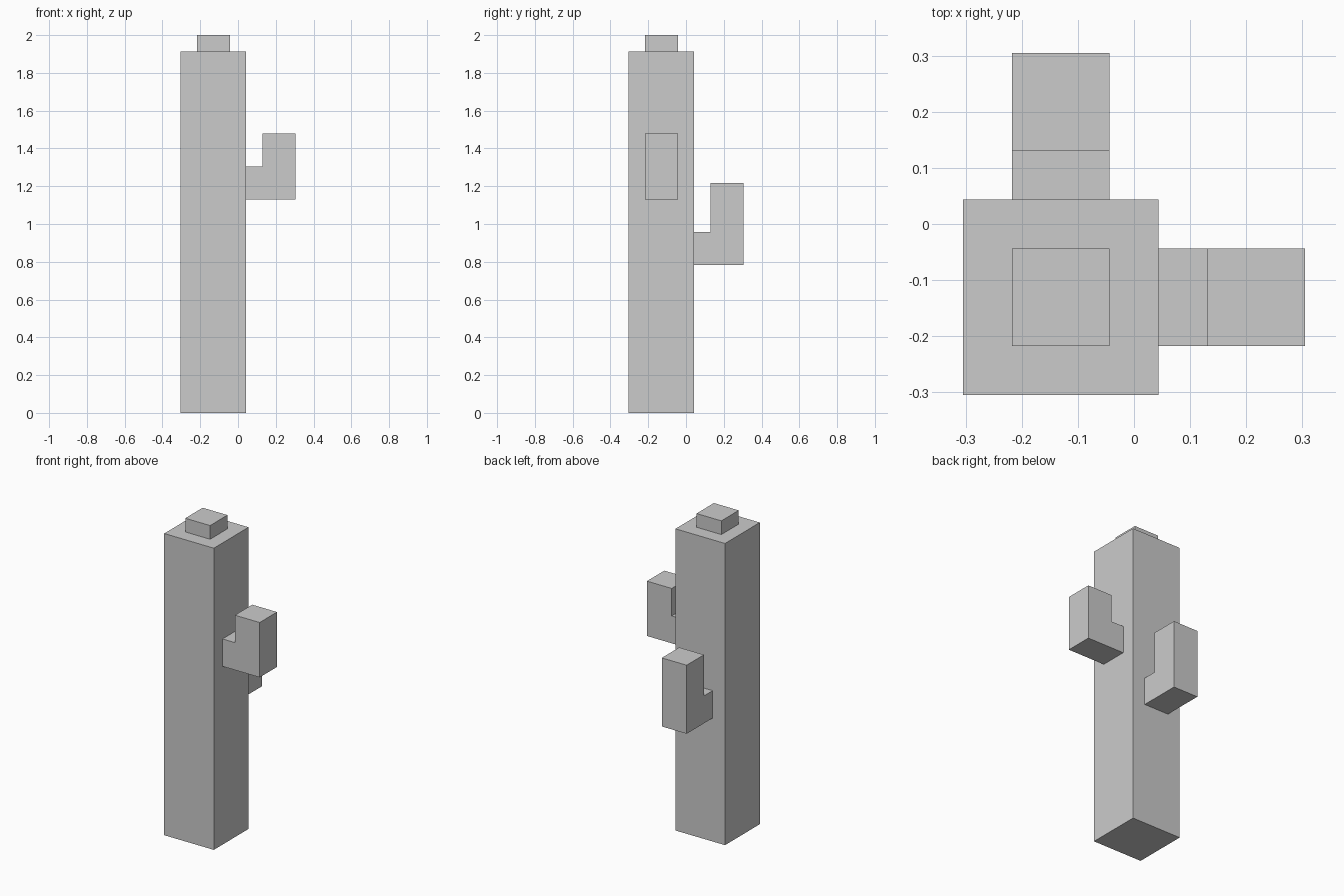
import bpy
import bmesh
import math

if "Cube" in bpy.data.objects:
    bpy.data.objects.remove(bpy.data.objects["Cube"])

U = 2 / 23              # one block of the model's grid
AXIS = -1.5 * U         # trunk centre in x and y


def prism(name, profile, depth, turn=0):
    """Extrude an (outward, up) profile across the trunk axis, turned about z."""
    bm = bmesh.new()
    verts = [bm.verts.new((r * U, -depth * U / 2, z * U)) for r, z in profile]
    face = bm.faces.new(verts)
    ext = bmesh.ops.extrude_face_region(bm, geom=[face], use_keep_orig=True)
    moved = [e for e in ext["geom"] if isinstance(e, bmesh.types.BMVert)]
    bmesh.ops.translate(bm, verts=moved, vec=(0, depth * U, 0))
    bmesh.ops.recalc_face_normals(bm, faces=bm.faces[:])
    mesh = bpy.data.meshes.new(name)
    bm.to_mesh(mesh)
    bm.free()
    obj = bpy.data.objects.new(name, mesh)
    obj.location = (AXIS, AXIS, 0)
    obj.rotation_euler.z = turn
    bpy.context.collection.objects.link(obj)
    return obj


def block(name, width, z0, z1):
    h = width / 2
    return prism(name, [(-h, z0), (h, z0), (h, z1), (-h, z1)], width)


def arm(name, z0, z1, turn):
    # L-shaped: short horizontal stub, then an upright
    return prism(name, [(2, z0), (5, z0), (5, z1), (3, z1),
                        (3, z0 + 2), (2, z0 + 2)], 2, turn)


# Trunk and the small cap on top
block("trunk", 4, 0, 22)
block("top_cap", 2, 22, 23)

# Arms on the right and back sides
arm("right_arm", 13, 17, 0)
arm("back_arm", 9, 14, math.pi / 2)
